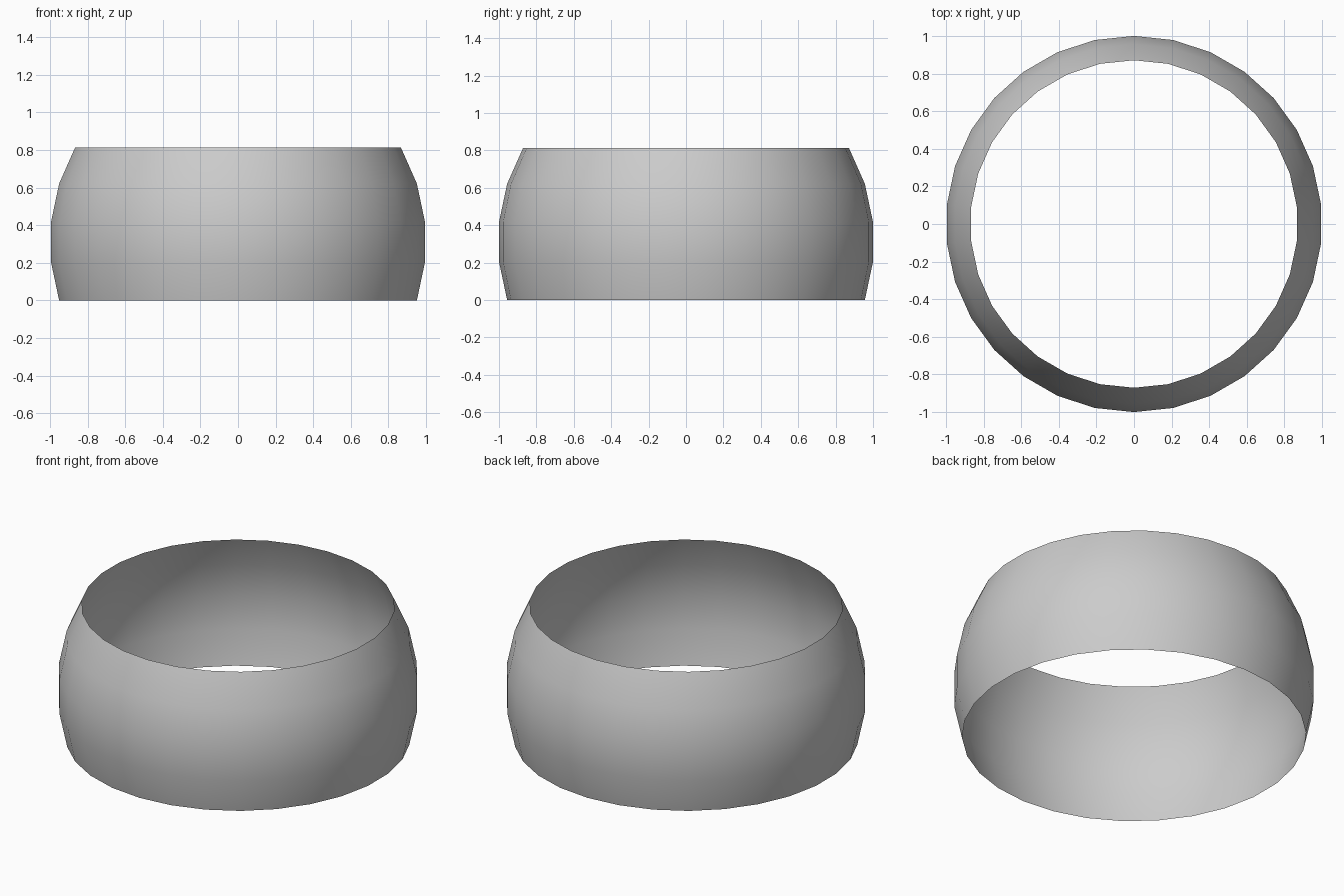
import bpy, bmesh
from math import sin, cos, radians, tau

if "Cube" in bpy.data.objects:
    bpy.data.objects.remove(bpy.data.objects["Cube"])

SEGMENTS = 30
R = 1 / cos(radians(6))          # sphere radius so the widest ring is 1
LATITUDES = (-18, -6, 6, 18, 30)  # rings of the sphere kept in the band

bm = bmesh.new()

# Rings of the open spherical band, lowest ring on z = 0
rings = []
for lat in map(radians, LATITUDES):
    r, z = R * cos(lat), R * (sin(lat) + sin(radians(18)))
    rings.append([bm.verts.new((r * sin(tau * i / SEGMENTS), -r * cos(tau * i / SEGMENTS), z))
                  for i in range(SEGMENTS)])

# Skin between neighbouring rings, facing outwards
for low, high in zip(rings, rings[1:]):
    for i in range(SEGMENTS):
        j = (i + 1) % SEGMENTS
        bm.faces.new((low[i], low[j], high[j], high[i])).smooth = True

mesh = bpy.data.meshes.new("round_band")
bm.to_mesh(mesh)
bm.free()
band = bpy.data.objects.new("round_band", mesh)
bpy.context.collection.objects.link(band)
